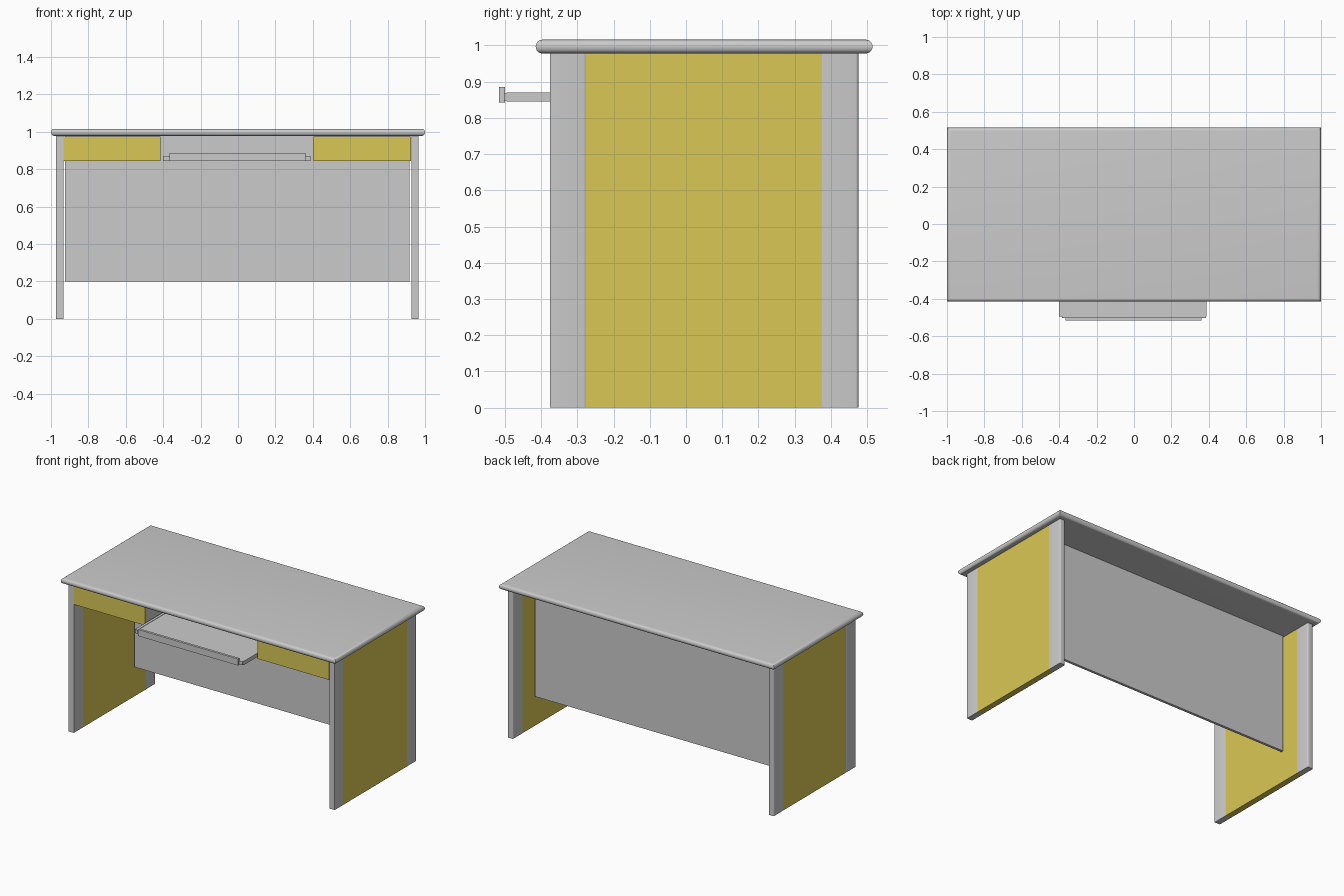
import bpy, math

if "Cube" in bpy.data.objects:
    bpy.data.objects.remove(bpy.data.objects["Cube"])


def box(name, x, y, z, material=None):
    """Box from (min, max) ranges on each axis."""
    bpy.ops.mesh.primitive_cube_add(size=1, location=[sum(r) / 2 for r in (x, y, z)])
    ob = bpy.context.object
    ob.name = name
    ob.scale = [r[1] - r[0] for r in (x, y, z)]
    bpy.ops.object.transform_apply(location=False, rotation=False, scale=True)
    if material:
        ob.data.materials.append(material)
    return ob


def round_edges(ob, width, segments, keep):
    """Bevel the edges chosen by keep(v1, v2) and shade them smooth."""
    attr = ob.data.attributes.new("bevel_weight_edge", "FLOAT", "EDGE")
    for e in ob.data.edges:
        a, b = (ob.data.vertices[i].co for i in e.vertices)
        attr.data[e.index].value = 1.0 if keep(a, b) else 0.0
    mod = ob.modifiers.new("rounding", "BEVEL")
    mod.limit_method = "WEIGHT"
    mod.width = width
    mod.segments = segments
    bpy.ops.object.modifier_apply(modifier=mod.name)
    bpy.ops.object.shade_smooth_by_angle(angle=math.radians(35))


yellow = bpy.data.materials.new("yellow_panel")
yellow.diffuse_color = (0.70, 0.58, 0.09, 1)
yellow.use_nodes = True
yellow.node_tree.nodes["Principled BSDF"].inputs["Base Color"].default_value = yellow.diffuse_color

# Desk top with bullnose on all four sides
top = box("desk_top", (-1, 1), (-0.415, 0.515), (0.978, 1.016))
round_edges(top, 0.0185, 6, lambda a, b: abs(a.z - b.z) < 1e-5)

# Side supports: two softened grey posts with a yellow panel between
for side, x in (("left", (-0.972, -0.933)), ("right", (0.927, 0.966))):
    for pos, y in (("front", (-0.375, -0.275)), ("rear", (0.375, 0.476))):
        post = box(f"{side}_{pos}_post", x, y, (0, 0.979))
        round_edges(post, 0.007, 3,
                    lambda a, b: abs(a.z - b.z) > 0.1 and a.y > 0)
    box(f"{side}_side_panel", x, (-0.277, 0.376), (0, 0.979), yellow)

# Modesty panel
box("modesty_panel", (-0.925, 0.918), (0.243, 0.26), (0.2, 0.979))

# Drawers: grey box behind a yellow front
for side, x in (("left", (-0.935, -0.415)), ("right", (0.405, 0.925))):
    box(f"{side}_drawer_front", x, (-0.374, -0.36), (0.845, 0.976), yellow)
    box(f"{side}_drawer_box", x, (-0.36, 0.1), (0.845, 0.976))

# Pull-out keyboard tray, its lip and side runners
box("keyboard_tray", (-0.385, 0.385), (-0.502, -0.08), (0.847, 0.868))
box("tray_lip", (-0.365, 0.36), (-0.516, -0.5), (0.843, 0.886))
for side, x in (("left", (-0.402, -0.385)), ("right", (0.373, 0.388))):
    box(f"{side}_tray_runner", x, (-0.495, -0.08), (0.845, 0.87))
